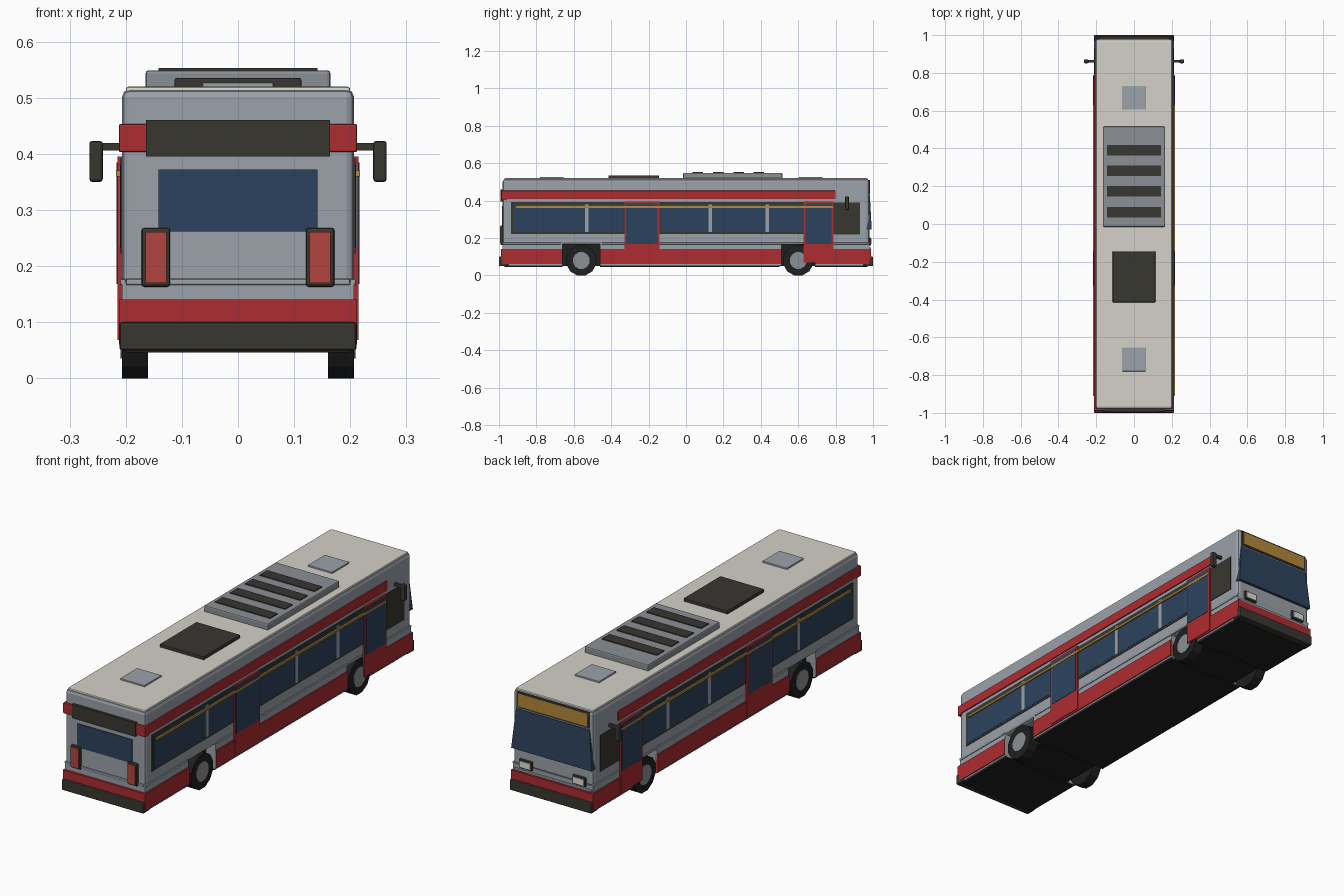
import bpy, bmesh, math
from mathutils import Matrix

if "Cube" in bpy.data.objects:
    bpy.data.objects.remove(bpy.data.objects["Cube"])


def mat(name, r, g, b):
    m = bpy.data.materials.new(name)
    m.diffuse_color = (r, g, b, 1)
    m.use_nodes = True
    m.node_tree.nodes["Principled BSDF"].inputs["Base Color"].default_value = m.diffuse_color
    return m


SILVER = mat("silver", 0.33, 0.36, 0.40)
UNIT = mat("unit_grey", 0.26, 0.28, 0.30)
CREAM = mat("cream", 0.66, 0.64, 0.58)
RED = mat("red", 0.42, 0.025, 0.03)
GLASS = mat("glass", 0.025, 0.055, 0.11)
DARK = mat("dark", 0.04, 0.037, 0.03)
BLACK = mat("black", 0.014, 0.014, 0.014)
GOLD = mat("gold", 0.45, 0.25, 0.04)
LAMP = mat("tail_red", 0.45, 0.06, 0.05)
WHITE = mat("lamp_white", 0.75, 0.75, 0.7)


def add(name, bm, m):
    bmesh.ops.recalc_face_normals(bm, faces=bm.faces)
    me = bpy.data.meshes.new(name)
    bm.to_mesh(me)
    bm.free()
    me.materials.append(m)
    ob = bpy.data.objects.new(name, me)
    bpy.context.collection.objects.link(ob)
    return ob


def box(name, x, y, z, m, bevel=0, segs=2):
    """Box from (min, max) ranges, optionally with rounded edges."""
    bm = bmesh.new()
    bmesh.ops.create_cube(bm, size=1)
    for v in bm.verts:
        for i, r in enumerate((x, y, z)):
            v.co[i] = r[0] if v.co[i] < 0 else r[1]
    ob = add(name, bm, m)
    if bevel:
        b = ob.modifiers.new("bevel", "BEVEL")
        b.width, b.segments = bevel, segs
    return ob


def pair(name, x, y, z, m, bevel=0):
    """Same box on both sides of the bus; x given for the +x side."""
    box("right_" + name, x, y, z, m, bevel)
    box("left_" + name, (-x[1], -x[0]), y, z, m, bevel)


def cyl(name, x0, x1, y, z, r, r2, sides, m):
    """Flat-sided cylinder along x, radius r at x0 and r2 at x1."""
    bm = bmesh.new()
    rot = Matrix.Rotation(math.pi / 2, 4, 'Y') @ Matrix.Rotation(math.pi / sides, 4, 'Z')
    bmesh.ops.create_cone(bm, cap_ends=True, segments=sides, radius1=r, radius2=r2,
                          depth=abs(x1 - x0), matrix=Matrix.Translation(((x0 + x1) / 2, y, z)) @ rot)
    return add(name, bm, m)


# body shell, roof and underside
box("upper_body", (-.207, .207), (-.98, .98), (.165, .515), SILVER, .014)
box("roof_panel", (-.2, .2), (-.972, .972), (.507, .52), CREAM, .005)
box("chassis", (-.158, .158), (-.97, .97), (.05, .17), BLACK)
box("underbody_plate", (-.2, .2), (-.97, -.66), (.046, .056), BLACK)
box("underbody_plate", (-.2, .2), (-.46, .5), (.046, .056), BLACK)
box("underbody_plate", (-.2, .2), (.69, .97), (.046, .056), BLACK)

# lower body and red skirt, split by the wheel arches
for i, (a, b) in enumerate([(-.98, -.66), (-.46, .51), (.69, .98)]):
    box(f"lower_body_{i}", (-.207, .207), (a, b), (.052, .172), SILVER)
    pair(f"skirt_{i}", (.2, .212), (a, b), (.06, .14), RED)
for a, b in [(-.98, -.67), (-.45, .62), (.79, .98)]:
    pair("sill_rail", (.2, .2105), (a, b), (.166, .177), SILVER, .003)

# red ends and bumpers
for s, n in ((-1, "rear"), (1, "front")):
    def yr(a, b):
        return tuple(sorted((s * a, s * b)))
    box(n + "_red_band", (-.212, .212), yr(.95, .99), (.09, .14), RED)
    box(n + "_bumper", (-.211, .211), yr(.95, 1.0), (.05, .1), DARK, .004)

# upper red band round the sides and rear
pair("upper_band", (.2, .2125), (-.988, .80), (.408, .453), RED, .003)
box("rear_upper_band", (-.2125, .2125), (-.988, -.96), (.403, .453), RED, .003)

# side windows: dark frame with glass panes between pillars
pair("cab_panel", (.2, .2095), (.78, .93), (.22, .39), DARK)
for a, b in [(-.935, -.32), (-.15, .64)]:
    pair("window_frame", (.2, .2095), (a, b), (.222, .392), DARK)
for i, (a, b) in enumerate([(-.922, -.54), (-.52, -.335), (-.135, .12), (.14, .425), (.445, .625)]):
    pair(f"window_{i}", (.2, .2105), (a, b), (.232, .38), GLASS)
for y in (-.53, .13, .435):
    pair("window_pillar", (.2, .212), (y - .01, y + .01), (.232, .38), SILVER)

# doors on both sides
for a, b in [(-.33, -.143), (.628, .788)]:
    pair("door", (.195, .215), (a, b), (.068, .395), RED)
    pair("door_glass", (.2, .2165), (a + .01, b - .01), (.168, .385), GLASS)
pair("gold_stripe", (.2, .2175), (-.91, .785), (.36, .37), GOLD)

# rear window, vent and tail lights
box("rear_window", (-.142, .142), (-.984, -.97), (.262, .372), GLASS)
box("rear_vent", (-.164, .164), (-.992, -.97), (.395, .46), DARK)
pair("tail_light_frame", (.121, .172), (-.992, -.97), (.163, .268), DARK, .005)
pair("tail_light", (.127, .165), (-.995, -.98), (.17, .261), LAMP)
box("rear_ledge", (-.2, .2), (-.985, -.96), (.166, .177), SILVER, .003)

# windshield, sloping out towards its lower edge
bm = bmesh.new()
rings = []
for z, w, y in ((.245, .208, .993), (.43, .19, .983)):
    rings.append([bm.verts.new((x, yy, z)) for x, yy in ((-w, .965), (w, .965), (w, y), (-w, y))])
bm.faces.new(rings[0])
bm.faces.new(rings[1])
for i in range(4):
    j = (i + 1) % 4
    bm.faces.new((rings[0][i], rings[0][j], rings[1][j], rings[1][i]))
add("windshield", bm, GLASS)

# blank destination panel, headlights and front ledge
box("sign_frame", (-.187, .187), (.96, .983), (.436, .511), DARK)
box("sign_panel", (-.177, .177), (.97, .985), (.444, .504), GOLD)
pair("headlight_frame", (.104, .172), (.97, .99), (.16, .202), DARK, .004)
pair("headlight", (.111, .165), (.98, .993), (.167, .195), WHITE)
box("front_ledge", (-.2, .2), (.96, .987), (.142, .152), SILVER, .003)

# mirrors
pair("mirror_arm", (.2, .243), (.855, .867), (.406, .419), DARK)
pair("mirror", (.241, .265), (.851, .871), (.35, .423), DARK, .005)

# wheels
for s, n in ((1, "right"), (-1, "left")):
    for y, p in ((-.56, "rear"), (.6, "front")):
        cyl(f"{n}_{p}_tyre", s * .16, s * .207, y, .08, .0828, .0828, 12, BLACK)
        cyl(f"{n}_{p}_hub", s * .2, s * .2095, y, .08, .046, .046, 12, UNIT)

# roof equipment
box("cooling_unit", (-.165, .165), (-.015, .515), (.515, .549), UNIT, .006)
for y in (.062, .173, .283, .39):
    box("cooling_slat", (-.142, .142), (y - .028, y + .028), (.54, .553), DARK)
box("roof_fan_cover", (-.113, .113), (-.415, -.145), (.515, .535), DARK, .003)
for y in (-.717, .668):
    box("roof_hatch", (-.063, .063), (y - .063, y + .063), (.515, .527), SILVER, .002)
